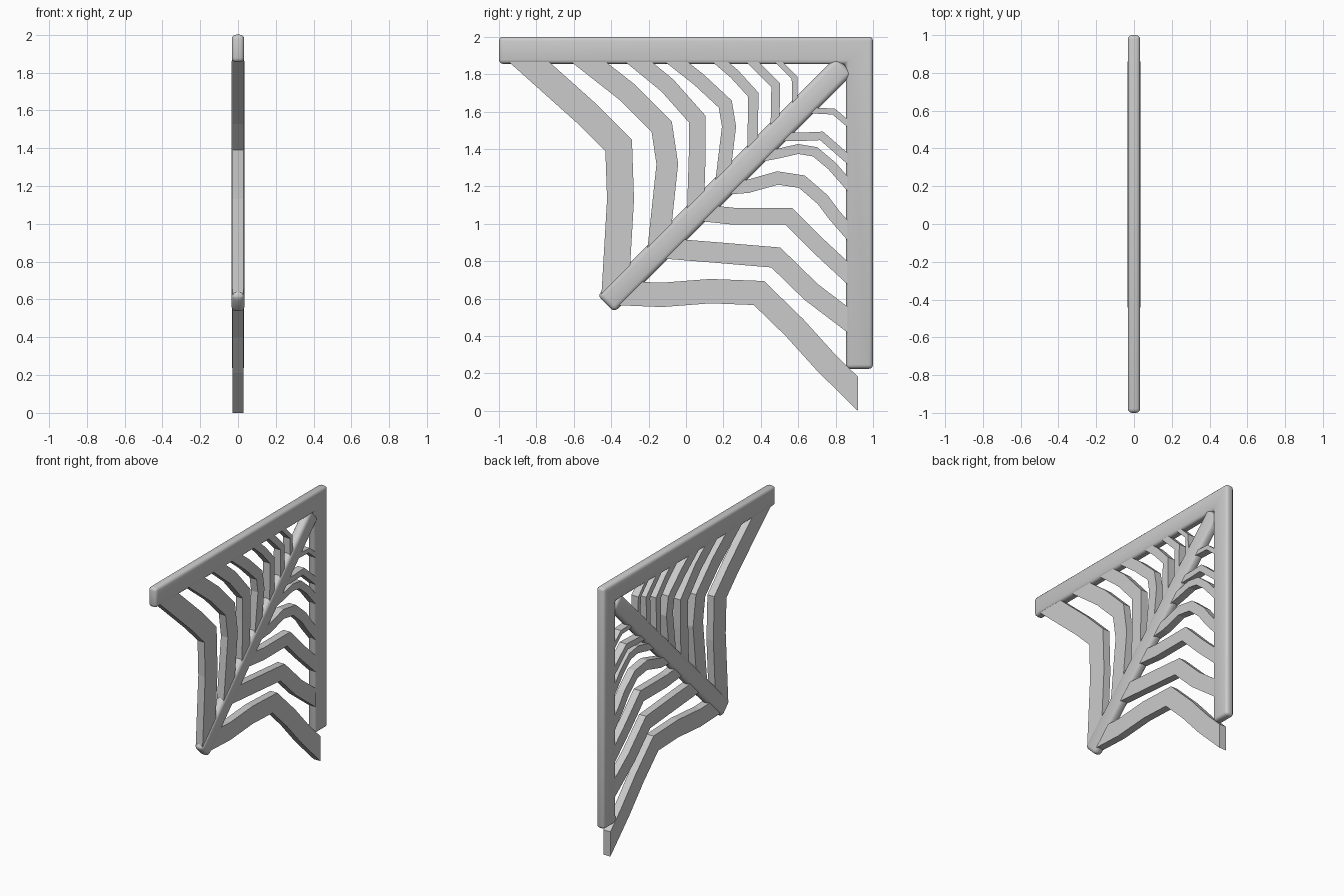
import bpy, bmesh, math
from mathutils import Vector

if "Cube" in bpy.data.objects:
    bpy.data.objects.remove(bpy.data.objects["Cube"])


def make_object(name, bm):
    bmesh.ops.recalc_face_normals(bm, faces=bm.faces)
    mesh = bpy.data.meshes.new(name)
    bm.to_mesh(mesh)
    bm.free()
    obj = bpy.data.objects.new(name, mesh)
    bpy.context.collection.objects.link(obj)
    return obj


def extrude_x(bm, faces, depth):
    ret = bmesh.ops.extrude_face_region(bm, geom=faces)
    verts = [v for v in ret["geom"] if isinstance(v, bmesh.types.BMVert)]
    bmesh.ops.translate(bm, verts=verts, vec=(depth, 0, 0))


def beam(name, outline, half, bevel):
    """Rounded bar from a (y, z) outline."""
    bm = bmesh.new()
    face = bm.faces.new([bm.verts.new((-half, y, z)) for y, z in outline])
    extrude_x(bm, [face], 2 * half)
    bmesh.ops.recalc_face_normals(bm, faces=bm.faces)
    bmesh.ops.bevel(bm, geom=bm.edges[:], offset=bevel, segments=3,
                    profile=0.5, affect='EDGES', clamp_overlap=True)
    obj = make_object(name, bm)
    obj.data.shade_smooth()
    obj.data.set_sharp_from_angle(angle=math.radians(40))


def rib(name, width, path, vertical_end=False, half=0.028):
    """Flat mitred strip of constant width along a (y, z) path."""
    pts = [Vector(p) for p in path]
    dirs = [(b - a).normalized() for a, b in zip(pts, pts[1:])]
    last = Vector((dirs[-1].x, -dirs[-1].y)) if vertical_end else dirs[-1]
    dirs = [dirs[0]] + dirs + [last]
    bm = bmesh.new()
    pairs = []
    for p, a, b in zip(pts, dirs, dirs[1:]):
        t = (a + b).normalized()
        off = Vector((-t.y, t.x)) * (width / 2 / t.dot(a))
        pairs.append([bm.verts.new((-half, *q)) for q in (p + off, p - off)])
    faces = [bm.faces.new((a[0], a[1], b[1], b[0]))
             for a, b in zip(pairs, pairs[1:])]
    extrude_x(bm, faces, 2 * half)
    make_object(name, bm)


# L-shaped frame: top bar and upright
beam("corner_frame", [(-1, 2), (1, 2), (1, .225), (.855, .225),
                      (.855, 1.855), (-1, 1.855)], 0.033, 0.022)

# Diagonal brace along z = y + 1
beam("diagonal_brace", [(-.473, .617), (-.383, .527),
                        (.892, 1.802), (.802, 1.892)], 0.035, 0.026)

# Ribs between the top bar and the brace, outermost first
upper_ribs = [
    (.144, [(-.90, 1.92), (-.52, 1.58), (-.36, 1.42), (-.35, 1.13), (-.38, .62)]),
    (.115, [(-.59, 1.92), (-.31, 1.70), (-.13, 1.52), (-.10, 1.32), (-.15, .85)]),
    (.09, [(-.32, 1.92), (-.10, 1.74), (.06, 1.56), (.06, 1.37), (.05, 1.05)]),
    (.075, [(-.12, 1.92), (.07, 1.77), (.21, 1.64), (.23, 1.52), (.19, 1.19)]),
    (.055, [(.12, 1.92), (.26, 1.80), (.36, 1.69), (.355, 1.36)]),
    (.047, [(.30, 1.92), (.48, 1.74), (.475, 1.48)]),
    (.03, [(.44, 1.92), (.58, 1.78), (.585, 1.585)]),
]
for i, (w, path) in enumerate(upper_ribs, 1):
    rib(f"upper_rib_{i}", w, path)

# Ribs between the brace and the upright, outermost first
lower_ribs = [
    (.13, [(-.37, .63), (-.13, .62), (.13, .64), (.39, .63), (.58, .445),
           (.75, .257), (.92, .09)]),
    (.11, [(-.13, .87), (.18, .845), (.48, .82), (.67, .635), (.92, .445)]),
    (.09, [(.07, 1.06), (.26, 1.04), (.55, 1.04), (.71, .88), (.92, .685)]),
    (.07, [(.20, 1.19), (.33, 1.20), (.49, 1.245), (.62, 1.225), (.73, 1.13),
           (.79, 1.05), (.92, .90)]),
    (.052, [(.36, 1.35), (.49, 1.375), (.60, 1.40), (.69, 1.385), (.78, 1.31),
            (.92, 1.15)]),
    (.045, [(.47, 1.465), (.61, 1.465), (.725, 1.47), (.92, 1.30)]),
    (.032, [(.60, 1.61), (.79, 1.60), (.92, 1.49)]),
]
for i, (w, path) in enumerate(lower_ribs, 1):
    rib(f"lower_rib_{i}", w, path, vertical_end=True)
